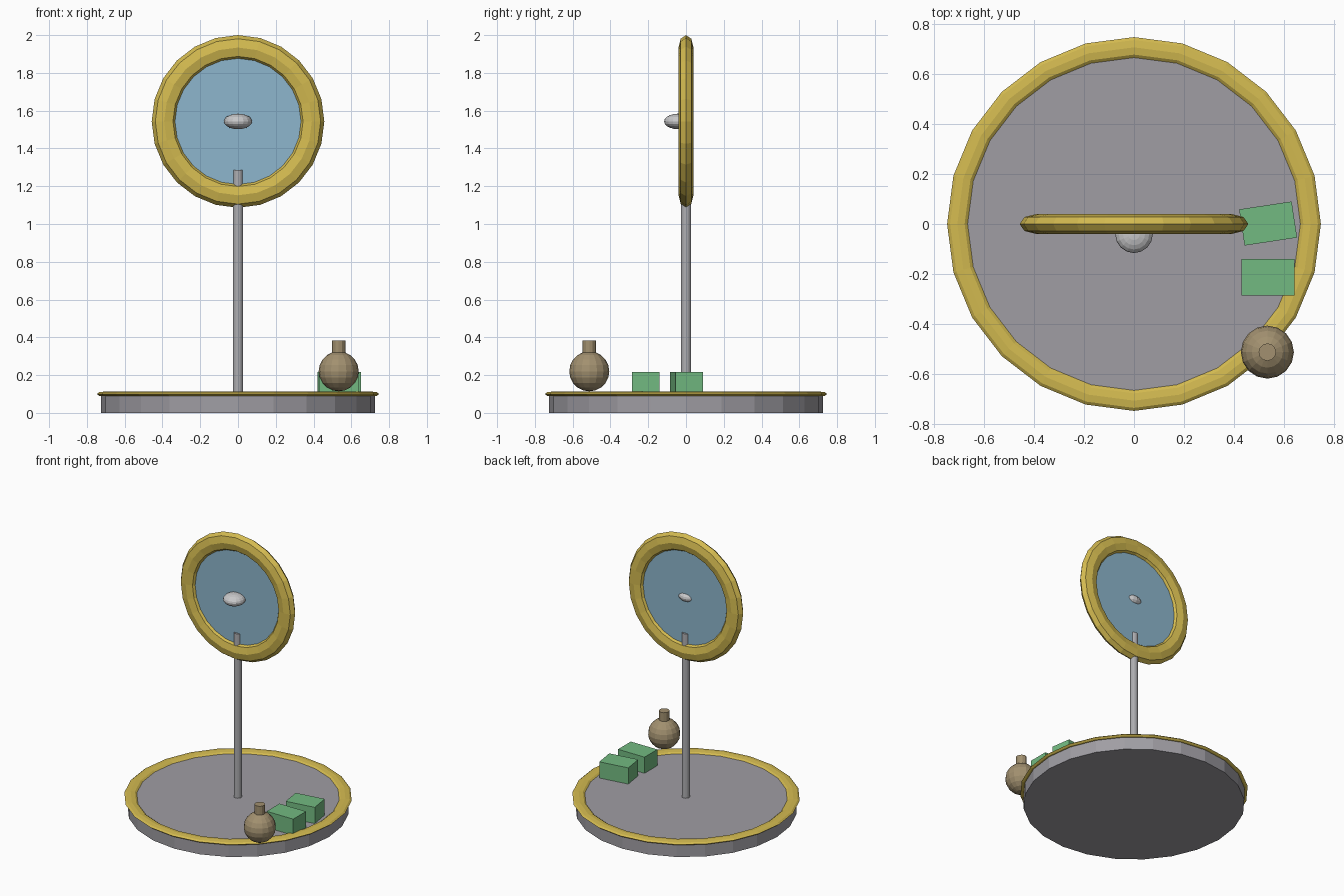
import bpy, bmesh, math
from mathutils import Matrix

cube = bpy.data.objects.get("Cube")
if cube:
    bpy.data.objects.remove(cube, do_unlink=True)


def material(name, r, g, b):
    m = bpy.data.materials.new(name)
    m.use_nodes = True
    m.diffuse_color = (r, g, b, 1)
    m.node_tree.nodes["Principled BSDF"].inputs["Base Color"].default_value = (r, g, b, 1)
    return m


GOLD = material("gold", 0.65, 0.49, 0.08)
STONE = material("stone grey", 0.35, 0.34, 0.37)
METAL = material("pole metal", 0.42, 0.42, 0.44)
SILVER = material("silver", 0.58, 0.58, 0.59)
GLASS = material("mirror blue", 0.27, 0.47, 0.61)
GREEN = material("box green", 0.17, 0.49, 0.22)
TAN = material("flask tan", 0.36, 0.28, 0.16)


def finish(name, bm, mat, loc, rot=(0, 0, 0), scale=(1, 1, 1)):
    mesh = bpy.data.meshes.new(name)
    bmesh.ops.recalc_face_normals(bm, faces=bm.faces)
    bm.to_mesh(mesh)
    bm.free()
    mesh.materials.append(mat)
    ob = bpy.data.objects.new(name, mesh)
    ob.location, ob.rotation_euler, ob.scale = loc, rot, scale
    bpy.context.collection.objects.link(ob)
    return ob


def cylinder(name, mat, radius, depth, sides, loc, rot=(0, 0, 0)):
    bm = bmesh.new()
    bmesh.ops.create_cone(bm, cap_ends=True, segments=sides, radius1=radius,
                          radius2=radius, depth=depth)
    return finish(name, bm, mat, loc, rot)


def ball(name, mat, radius, loc, scale=(1, 1, 1)):
    bm = bmesh.new()
    bmesh.ops.create_uvsphere(bm, u_segments=16, v_segments=10, radius=radius)
    return finish(name, bm, mat, loc, scale=scale)


def box(name, mat, size, loc, turn=0):
    bm = bmesh.new()
    bmesh.ops.create_cube(bm, size=1)
    return finish(name, bm, mat, loc, (0, 0, turn), size)


def ring(name, mat, major, minor, flatten, loc, rot=(0, 0, 0), sides=24, tube=8):
    # flattened torus swept around z
    bm = bmesh.new()
    loops = []
    for i in range(sides):
        turn = Matrix.Rotation(math.tau * i / sides, 3, "Z")
        loop = []
        for j in range(tube):
            a = math.tau * j / tube
            v = bm.verts.new((major + minor * math.cos(a), 0, minor * flatten * math.sin(a)))
            v.co = turn @ v.co
            loop.append(v)
        loops.append(loop)
    for i in range(sides):
        a, b = loops[i], loops[(i + 1) % sides]
        for j in range(tube):
            k = (j + 1) % tube
            bm.faces.new((a[j], b[j], b[k], a[k]))
    return finish(name, bm, mat, loc, rot)


UPRIGHT = (math.pi / 2, 0, 0)
MIRROR_Z = 1.543

# round base with gold rim
cylinder("base", STONE, 0.725, 0.1, 24, (0, 0, 0.05))
ring("base_rim", GOLD, 0.706, 0.041, 0.32, (0, 0, 0.1))

# pole, mirror and centre knob
cylinder("pole", METAL, 0.027, 1.19, 12, (0, 0, 0.692))
ring("mirror_frame", GOLD, 0.391, 0.066, 0.6, (0, 0, MIRROR_Z), UPRIGHT)
cylinder("mirror_glass", GLASS, 0.36, 0.025, 24, (0, 0, MIRROR_Z), UPRIGHT)
ball("mirror_knob", SILVER, 0.075, (0, -0.041, MIRROR_Z), (1, 1, 0.55))

# two boxes on the base
box("back_box", GREEN, (0.212, 0.146, 0.117), (0.536, 0.002, 0.1585), 0.15)
box("front_box", GREEN, (0.212, 0.146, 0.117), (0.535, -0.212, 0.1585))

# round flask
ball("flask_body", TAN, 0.106, (0.533, -0.512, 0.22))
cylinder("flask_neck", TAN, 0.035, 0.083, 12, (0.533, -0.512, 0.342))
